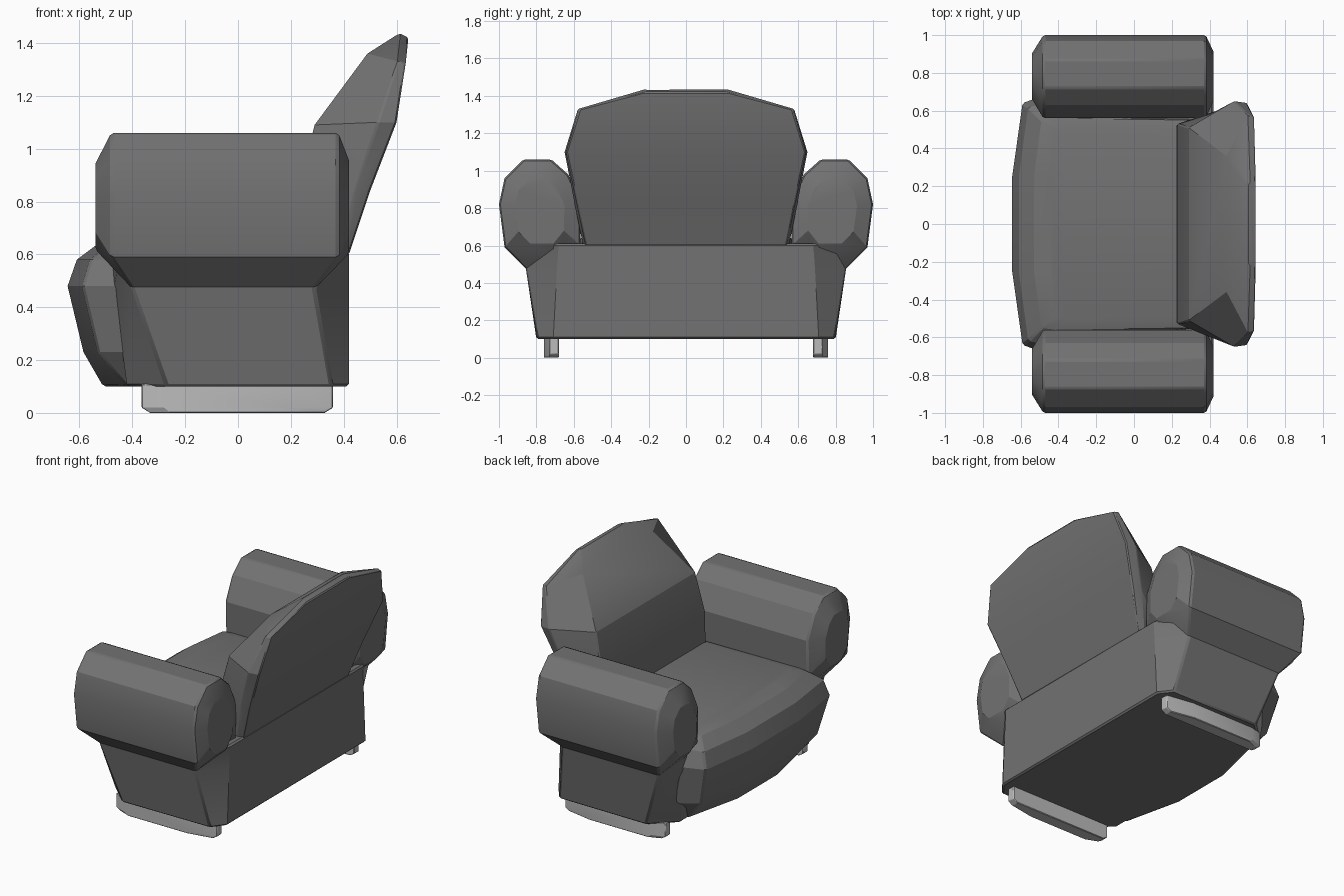
import bpy, bmesh, math

cube = bpy.data.objects.get("Cube")
if cube:
    bpy.data.objects.remove(cube, do_unlink=True)


def material(name, value):
    m = bpy.data.materials.new(name)
    m.use_nodes = True
    col = (value, value, value, 1)
    m.diffuse_color = col
    m.node_tree.nodes["Principled BSDF"].inputs["Base Color"].default_value = col
    return m


fabric = material("dark grey upholstery", 0.17)
trim = material("light grey runner", 0.5)


def loft(name, rings, mat, bevel=0.01):
    """Skin a list of equal-length closed rings and cap both ends."""
    bm = bmesh.new()
    loops = [[bm.verts.new(p) for p in ring] for ring in rings]
    n = len(loops[0])
    for a, b in zip(loops, loops[1:]):
        for i in range(n):
            j = (i + 1) % n
            bm.faces.new((a[i], a[j], b[j], b[i]))
    bm.faces.new(loops[0])
    bm.faces.new(loops[-1])
    bmesh.ops.recalc_face_normals(bm, faces=bm.faces)
    mesh = bpy.data.meshes.new(name)
    bm.to_mesh(mesh)
    bm.free()
    mesh.materials.append(mat)
    ob = bpy.data.objects.new(name, mesh)
    bpy.context.collection.objects.link(ob)
    mod = ob.modifiers.new("soft edges", 'BEVEL')
    mod.width = bevel
    mod.limit_method = 'ANGLE'
    mod.angle_limit = math.radians(40)
    bpy.ops.object.select_all(action='DESELECT')
    ob.select_set(True)
    bpy.context.view_layer.objects.active = ob
    bpy.ops.object.shade_smooth_by_angle(angle=math.radians(22))
    return ob


def both_sides(half):
    """Close a half ring by mirroring it across y = 0."""
    return half + [(x, -y, z) for x, y, z in reversed(half)]


# Base: chamfered box that flares up into the arms
base_levels = [
    (0.10, [(0.42, 0.71), (0.355, 0.795), (-0.27, 0.80), (-0.42, 0.66)]),
    (0.47, [(0.42, 0.69), (0.29, 0.855), (-0.40, 0.855), (-0.47, 0.66)]),
    (0.61, [(0.42, 0.68), (0.35, 0.88), (-0.45, 0.88), (-0.48, 0.60)]),
]
loft("base", [both_sides([(x, y, z) for x, y in pts]) for z, pts in base_levels], fabric)

# Seat cushion: bowed front that rolls over into the flat seat
cushion_levels = [
    (0.10, [(0.30, 0.56), (-0.30, 0.62), (-0.42, 0.58), (-0.51, 0.20)]),
    (0.23, [(0.30, 0.56), (-0.40, 0.69), (-0.53, 0.60), (-0.585, 0.22)]),
    (0.48, [(0.30, 0.56), (-0.45, 0.69), (-0.59, 0.64), (-0.645, 0.25)]),
    (0.58, [(0.30, 0.56), (-0.45, 0.64), (-0.56, 0.62), (-0.61, 0.25)]),
    (0.64, [(0.30, 0.55), (-0.42, 0.56), (-0.49, 0.55), (-0.53, 0.25)]),
    (0.655, [(0.30, 0.50), (-0.36, 0.50), (-0.42, 0.50), (-0.44, 0.25)]),
]
loft("seat_cushion", [both_sides([(x, y, z) for x, y in pts]) for z, pts in cushion_levels], fabric)

# Backrest: each level runs back edge, side ridge, front edge
back_levels = [
    [(0.42, 0.535, 0.60), (0.38, 0.55, 0.60), (0.22, 0.52, 0.60)],
    [(0.50, 0.585, 0.84), (0.44, 0.60, 0.84), (0.23, 0.53, 0.84)],
    [(0.60, 0.64, 1.10), (0.53, 0.65, 1.10), (0.29, 0.51, 1.09)],
    [(0.635, 0.57, 1.325), (0.605, 0.58, 1.33), (0.49, 0.36, 1.36)],
    [(0.645, 0.21, 1.42), (0.615, 0.22, 1.435), (0.60, 0.20, 1.43)],
]
loft("backrest", [both_sides(r) for r in back_levels], fabric, 0.006)

# Arms: rounded profile with bulging end caps
arm_profile = [(0.85, 0.47), (0.97, 0.59), (1.0, 0.82), (0.97, 0.96), (0.87, 1.06),
               (0.72, 1.06), (0.63, 0.98), (0.56, 0.83), (0.565, 0.60), (0.67, 0.47)]


def arm_ring(x, side, scale=1.0, tuck=0.0):
    ring = []
    for y, z in arm_profile:
        px = x + (tuck if z < 0.5 else 0)
        ring.append((px, side * (0.785 + (y - 0.785) * scale), 0.80 + (z - 0.80) * scale))
    return ring


# Runner feet: shallow bowed rails with tapered undersides
runner_plan = [(0.36, 0.73), (0.18, 0.76), (-0.28, 0.76), (-0.365, 0.73), (-0.365, 0.68), (0.36, 0.68)]

for side, label in ((1, "left"), (-1, "right")):
    rings = [arm_ring(-0.54, side, 0.55), arm_ring(-0.48, side, 1, 0.08),
             arm_ring(0.38, side, 1, -0.09), arm_ring(0.42, side, 0.6)]
    loft(label + "_arm", rings, fabric)
    rails = [[(x * s, side * y, z) for x, y in runner_plan]
             for z, s in ((0.0, 0.91), (0.02, 1), (0.11, 1))]
    loft(label + "_runner", rails, trim, 0.004)
